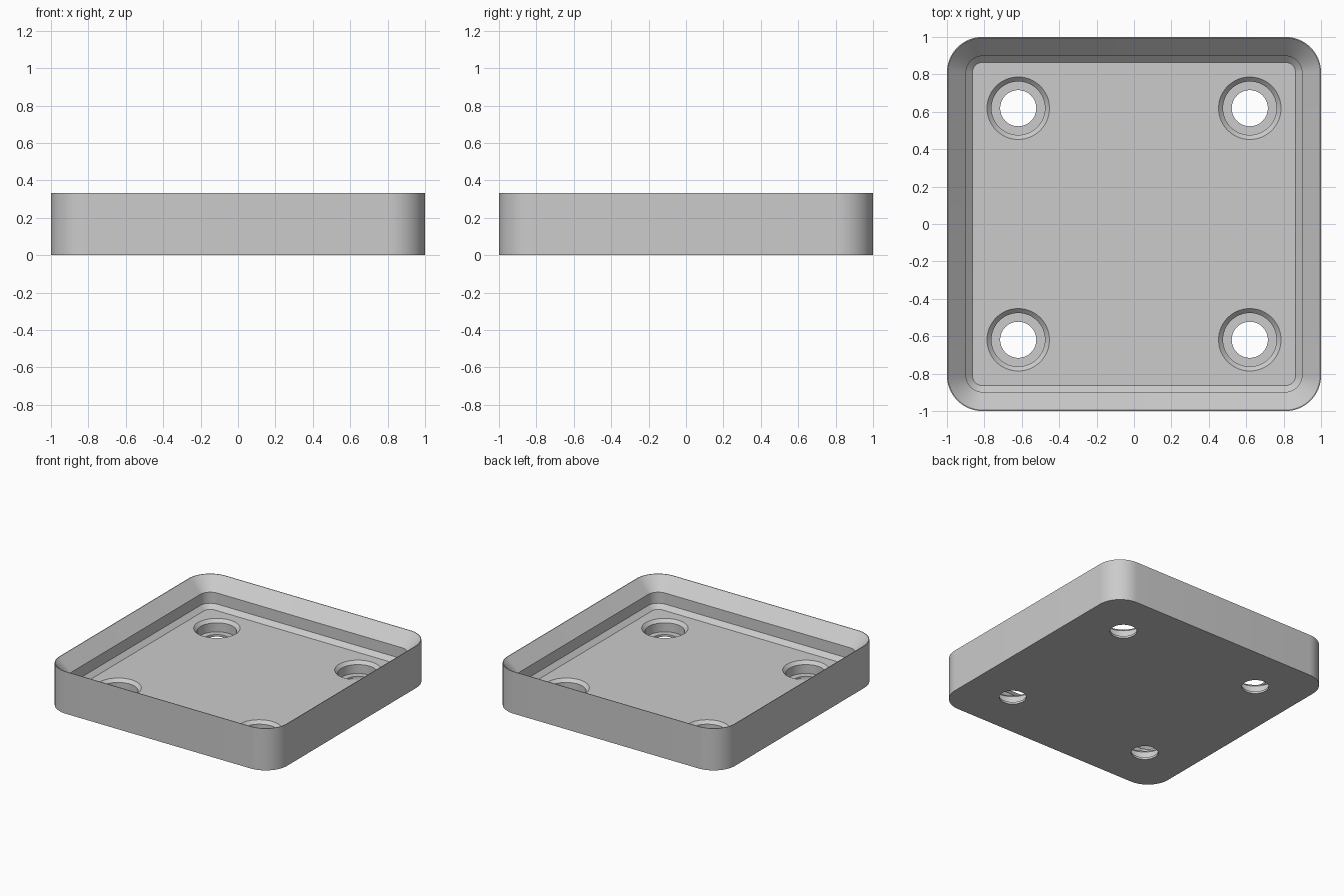
import bpy, bmesh
from math import sin, cos, pi

default = bpy.data.objects.get("Cube")
if default:
    bpy.data.objects.remove(default, do_unlink=True)

HEIGHT, FLOOR, RADIUS = 0.333, 0.112, 0.19
HOLE = 0.619

grey = bpy.data.materials.new("light grey")
grey.use_nodes = True
colour = (0.6, 0.6, 0.6, 1)
grey.diffuse_color = colour
grey.node_tree.nodes["Principled BSDF"].inputs["Base Color"].default_value = colour


def rounded_square(inset, z, steps=16):
    """Points of a square with round corners, shrunk by inset."""
    r = RADIUS - inset
    c = 1 - RADIUS
    pts = []
    for k, (sx, sy) in enumerate([(1, 1), (-1, 1), (-1, -1), (1, -1)]):
        for i in range(steps + 1):
            a = (k + i / steps) * pi / 2
            pts.append((sx * c + r * cos(a), sy * c + r * sin(a), z))
    return pts


def circle(radius, z, x, y, n=64):
    return [(x + radius * cos(2 * pi * i / n), y + radius * sin(2 * pi * i / n), z)
            for i in range(n)]


def loft(name, loops):
    """Closed solid through matching loops, capped at both ends."""
    bm = bmesh.new()
    rings = [[bm.verts.new(p) for p in loop] for loop in loops]
    n = len(rings[0])
    for a, b in zip(rings, rings[1:]):
        for i in range(n):
            j = (i + 1) % n
            bm.faces.new((a[i], a[j], b[j], b[i]))
    bm.faces.new(rings[0][::-1])
    bm.faces.new(rings[-1])
    bmesh.ops.recalc_face_normals(bm, faces=bm.faces)
    mesh = bpy.data.meshes.new(name)
    bm.to_mesh(mesh)
    bm.free()
    mesh.materials.append(grey)
    obj = bpy.data.objects.new(name, mesh)
    bpy.context.collection.objects.link(obj)
    return obj


# Tray: outer wall, thin rim, then sloped, upright and sloped inner walls
profile = [(0, 0), (0, HEIGHT), (0.005, HEIGHT), (0.102, HEIGHT - 0.1),
           (0.102, FLOOR + 0.033), (0.136, FLOOR)]
tray = loft("tray", [rounded_square(i, z) for i, z in profile])

# Stepped screw holes with a chamfered mouth
bore = [(0.0965, -0.05), (0.0965, 0.017), (0.143, 0.017),
        (0.143, FLOOR - 0.024), (0.167, FLOOR), (0.167, FLOOR + 0.05)]
cutters = []
for x in (-HOLE, HOLE):
    for y in (-HOLE, HOLE):
        cutter = loft("hole_cutter", [circle(r, z, x, y) for r, z in bore])
        cutter.hide_render = True
        cutters.append(cutter)
        cut = tray.modifiers.new("hole", "BOOLEAN")
        cut.operation = "DIFFERENCE"
        cut.solver = "EXACT"
        cut.object = cutter

# Bake the holes, drop the cutters and shade the round walls smooth
bpy.ops.object.select_all(action="DESELECT")
tray.select_set(True)
bpy.context.view_layer.objects.active = tray
for name in [m.name for m in tray.modifiers]:
    bpy.ops.object.modifier_apply(modifier=name)
for cutter in cutters:
    bpy.data.objects.remove(cutter, do_unlink=True)
bpy.ops.object.shade_smooth_by_angle(angle=pi / 6)
